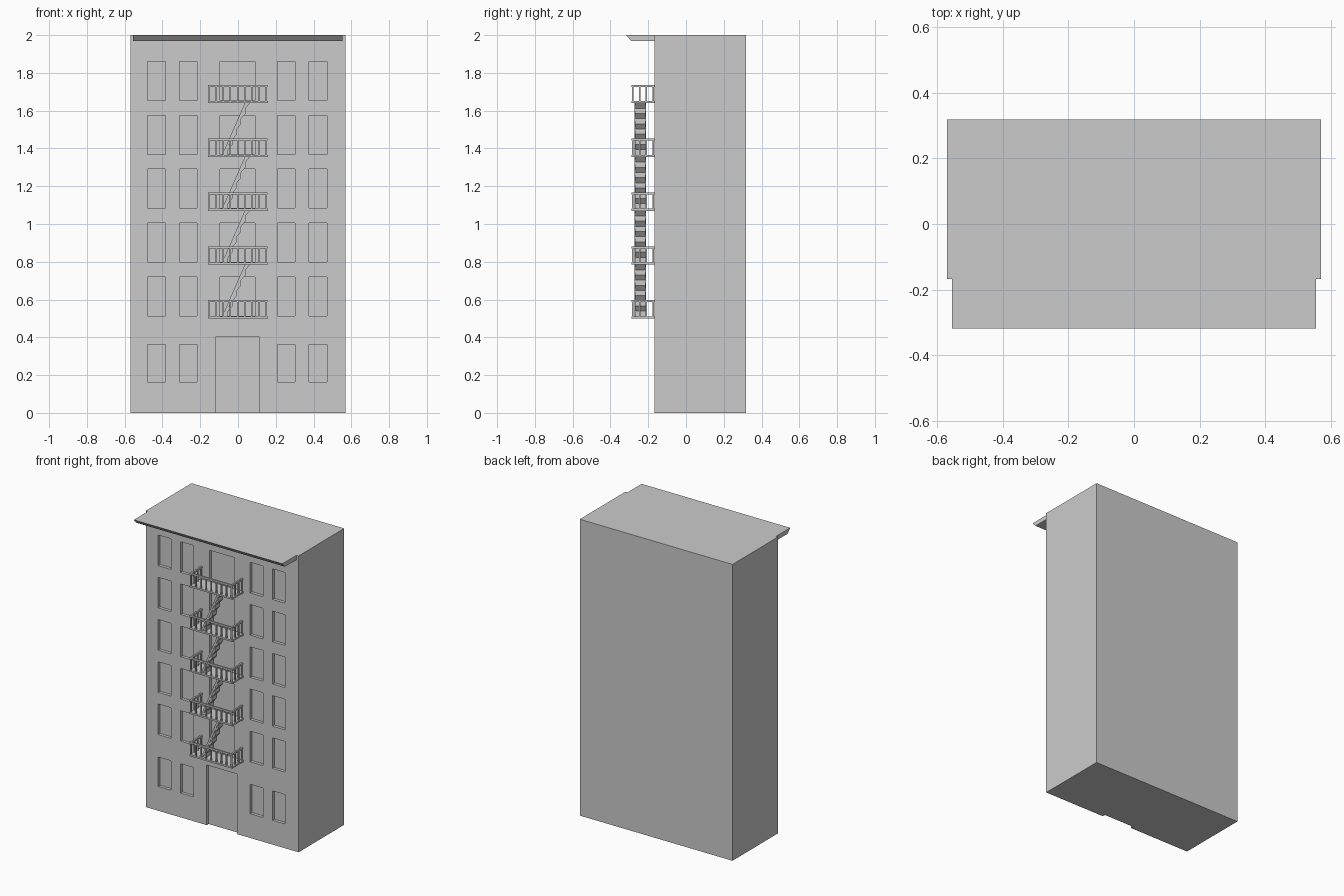
import bpy, bmesh
from mathutils import Vector

if "Cube" in bpy.data.objects:
    bpy.data.objects.remove(bpy.data.objects["Cube"])

FRONT, BACK = -0.168, 0.318
PITCH = 0.285            # storey height
BASE = 0.50              # underside of the lowest balcony


def finish(bm, name):
    bmesh.ops.recalc_face_normals(bm, faces=bm.faces)
    me = bpy.data.meshes.new(name)
    bm.to_mesh(me)
    bm.free()
    ob = bpy.data.objects.new(name, me)
    bpy.context.scene.collection.objects.link(ob)
    return ob


def box(bm, x0, x1, y0, y1, z0, z1):
    vs = bmesh.ops.create_cube(bm, size=1)["verts"]
    for v in vs:
        v.co = Vector(((x0 + x1) / 2 + v.co.x * (x1 - x0),
                       (y0 + y1) / 2 + v.co.y * (y1 - y0),
                       (z0 + z1) / 2 + v.co.z * (z1 - z0)))


def prism(bm, pts, vec):
    f = bm.faces.new([bm.verts.new(p) for p in pts])
    r = bmesh.ops.extrude_face_region(bm, geom=[f], use_keep_orig=True)
    bmesh.ops.translate(bm, vec=vec,
                        verts=[g for g in r["geom"] if isinstance(g, bmesh.types.BMVert)])


# Main block
bm = bmesh.new()
box(bm, -0.57, 0.57, FRONT, BACK, 0, 2)
building = finish(bm, "building")

# Recesses for windows, balcony doors and entrance
bm = bmesh.new()
y0, y1 = FRONT - 0.05, FRONT + 0.02
rows = [(0.164, 0.362)] + [(0.514 + PITCH * i, 0.72 + PITCH * i) for i in range(5)]
for i, (z0, z1) in enumerate(rows):
    for xc in (-0.431, -0.263, 0.256, 0.423):
        box(bm, xc - 0.047, xc + 0.047, y0, y1, z0, z1)
    if i:
        box(bm, -0.095, 0.091, y0, y1, z0, z1)
box(bm, -0.116, 0.111, y0, y1, -0.1, 0.405)
cutter = finish(bm, "opening_cutter")
cutter.hide_render = True
mod = building.modifiers.new("openings", "BOOLEAN")
mod.operation, mod.solver, mod.object = "DIFFERENCE", "EXACT", cutter
bpy.context.view_layer.objects.active = building
bpy.ops.object.modifier_apply(modifier=mod.name)
bpy.data.objects.remove(cutter)

# Cornice with a sloping front
bm = bmesh.new()
prism(bm, [(-0.555, y, z) for y, z in
           ((FRONT, 2), (-0.318, 2), (-0.291, 1.97), (FRONT, 1.97))], (1.109, 0, 0))
finish(bm, "cornice")

# Balconies: floor, top rail and balusters
YF = -0.288
for i in range(5):
    z = BASE + PITCH * i
    bm = bmesh.new()
    box(bm, -0.16, 0.158, YF, FRONT, z, z + 0.011)
    finish(bm, f"balcony_floor_{i + 1}")

    bm = bmesh.new()
    t, top = 0.011, z + 0.097
    xl, xr = -0.159, 0.155
    box(bm, xl, xr, YF, YF + t, top - t, top)
    for x in (xl, xr - t):
        box(bm, x, x + t, YF + t, FRONT, top - t, top)
    b = 0.008
    for k in range(9):
        x = xl + 0.001 + (xr - xl - b - 0.002) * k / 8
        box(bm, x, x + b, YF + 0.002, YF + 0.002 + b, z + 0.011, top - t)
    for x in (xl + 0.001, xr - b - 0.001):
        for k in range(1, 4):
            y = YF + 0.002 + 0.036 * k
            box(bm, x, x + b, y, y + b, z + 0.011, top - t)
    finish(bm, f"balcony_railing_{i + 1}")

# Stair flights between balconies: folded steps and two straight stringers
N, YA, YB = 5, -0.270, -0.215
for i in range(4):
    z0, z1 = BASE + 0.011 + PITCH * i, BASE + PITCH * (i + 1)
    dz, dx = (z1 - z0) / N, 0.115 / N
    under = []
    for k in range(N):
        x, z = -0.052 + dx * k, z0 + dz * k
        under += [(x, z), (x, z + dz * 0.5)]
    under.append((-0.052 + dx * N, z1))
    upper = [(x - 0.016, z) for x, z in reversed(under)]
    bm = bmesh.new()
    prism(bm, [(x, YA, z) for x, z in under + upper], (0, YB - YA, 0))
    finish(bm, f"stair_steps_{i + 1}")

    bm = bmesh.new()
    for y in (YA - 0.003, YB - 0.005):
        prism(bm, [(-0.084, y, z0), (-0.070, y, z0), (0.050, y, z1), (0.036, y, z1)],
              (0, 0.008, 0))
    finish(bm, f"stair_stringers_{i + 1}")
